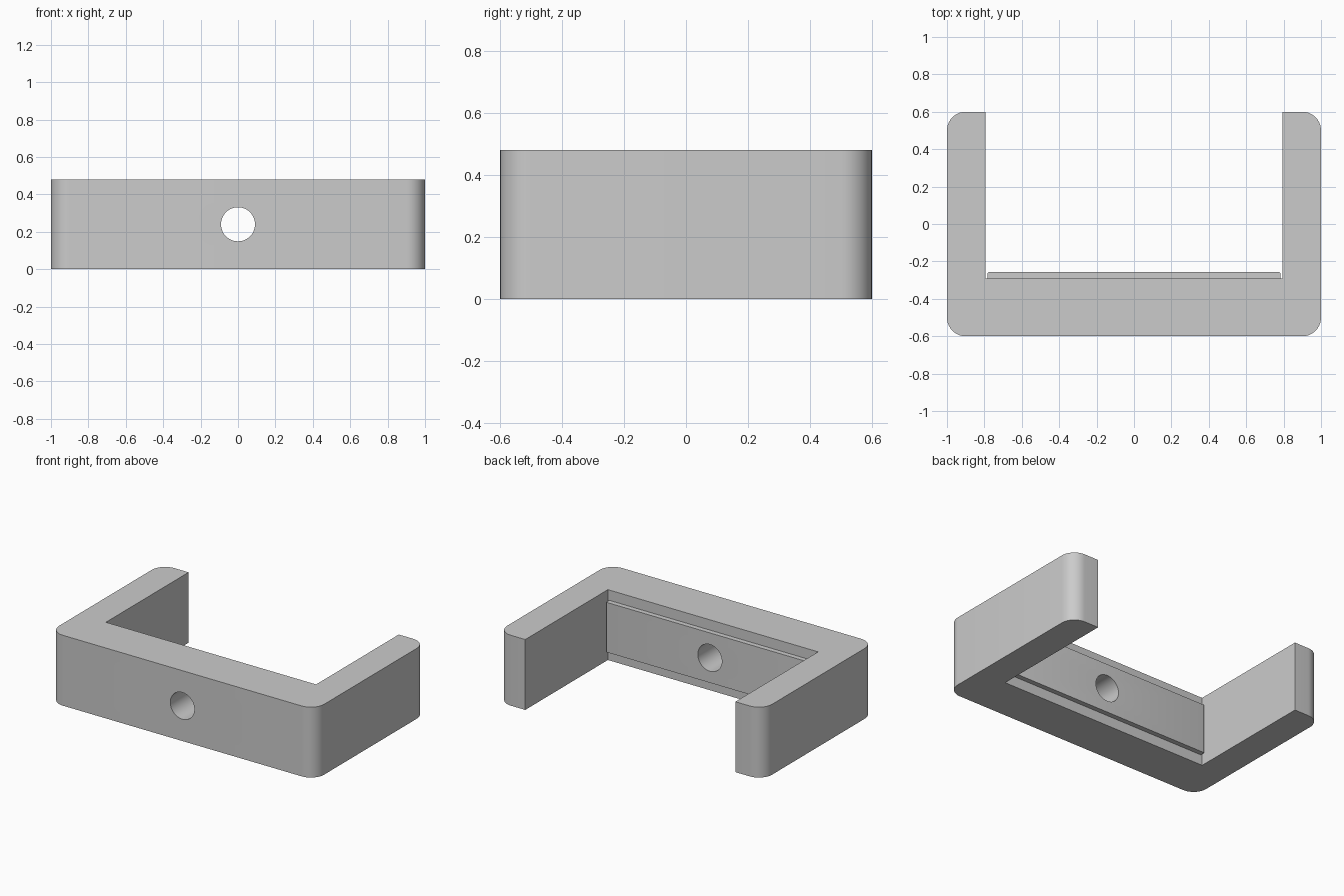
import bpy, bmesh
from math import pi, cos, sin, radians

if "Cube" in bpy.data.objects:
    bpy.data.objects.remove(bpy.data.objects["Cube"])


def arc(cx, cy, r, start, steps=10):
    """Quarter-circle of points, counter-clockwise from start degrees."""
    return [(cx + r * cos(radians(start + 90 * i / steps)),
             cy + r * sin(radians(start + 90 * i / steps))) for i in range(steps + 1)]


def extrude_profile(name, pts, z0, z1):
    bm = bmesh.new()
    face = bm.faces.new([bm.verts.new((x, y, z0)) for x, y in pts])
    res = bmesh.ops.extrude_face_region(bm, geom=[face])
    verts = [v for v in res["geom"] if isinstance(v, bmesh.types.BMVert)]
    bmesh.ops.translate(bm, verts=verts, vec=(0, 0, z1 - z0))
    bmesh.ops.recalc_face_normals(bm, faces=bm.faces)
    mesh = bpy.data.meshes.new(name)
    bm.to_mesh(mesh)
    bm.free()
    obj = bpy.data.objects.new(name, mesh)
    bpy.context.collection.objects.link(obj)
    return obj


H, R = 0.48, 0.1
IX, IY = 0.793, -0.291

# U-shaped body with rounded outer corners
body = extrude_profile("bracket_body",
    arc(-1 + R, -0.6 + R, R, 180) + arc(1 - R, -0.6 + R, R, 270)
    + arc(1 - R, 0.6 - R, R, 0)
    + [(IX, 0.6), (IX, IY), (-IX, IY), (-IX, 0.6)]
    + arc(-1 + R, 0.6 - R, R, 90), 0, H)

# Thin raised pad on the inner wall
PX, PY, r = 0.783, -0.257, 0.008
pad = extrude_profile("inner_pad",
    [(-PX, IY), (PX, IY)] + arc(PX - r, PY - r, r, 0, 4)
    + arc(-PX + r, PY - r, r, 90, 4), 0.07, 0.41)

# Screw hole through the wall and the pad
bpy.ops.mesh.primitive_cylinder_add(vertices=48, radius=0.091, depth=0.8,
                                    location=(0, -0.45, H / 2), rotation=(pi / 2, 0, 0))
cutter = bpy.context.object
cutter.name = "hole_cutter"
cutter.hide_render = True
cutter.hide_set(True)

for obj in (body, pad):
    mod = obj.modifiers.new("screw_hole", 'BOOLEAN')
    mod.operation = 'DIFFERENCE'
    mod.solver = 'EXACT'
    mod.object = cutter
    bpy.ops.object.select_all(action='DESELECT')
    obj.select_set(True)
    bpy.context.view_layer.objects.active = obj
    bpy.ops.object.modifier_apply(modifier=mod.name)
    bpy.ops.object.shade_smooth_by_angle(angle=radians(30))

bpy.data.objects.remove(cutter, do_unlink=True)
